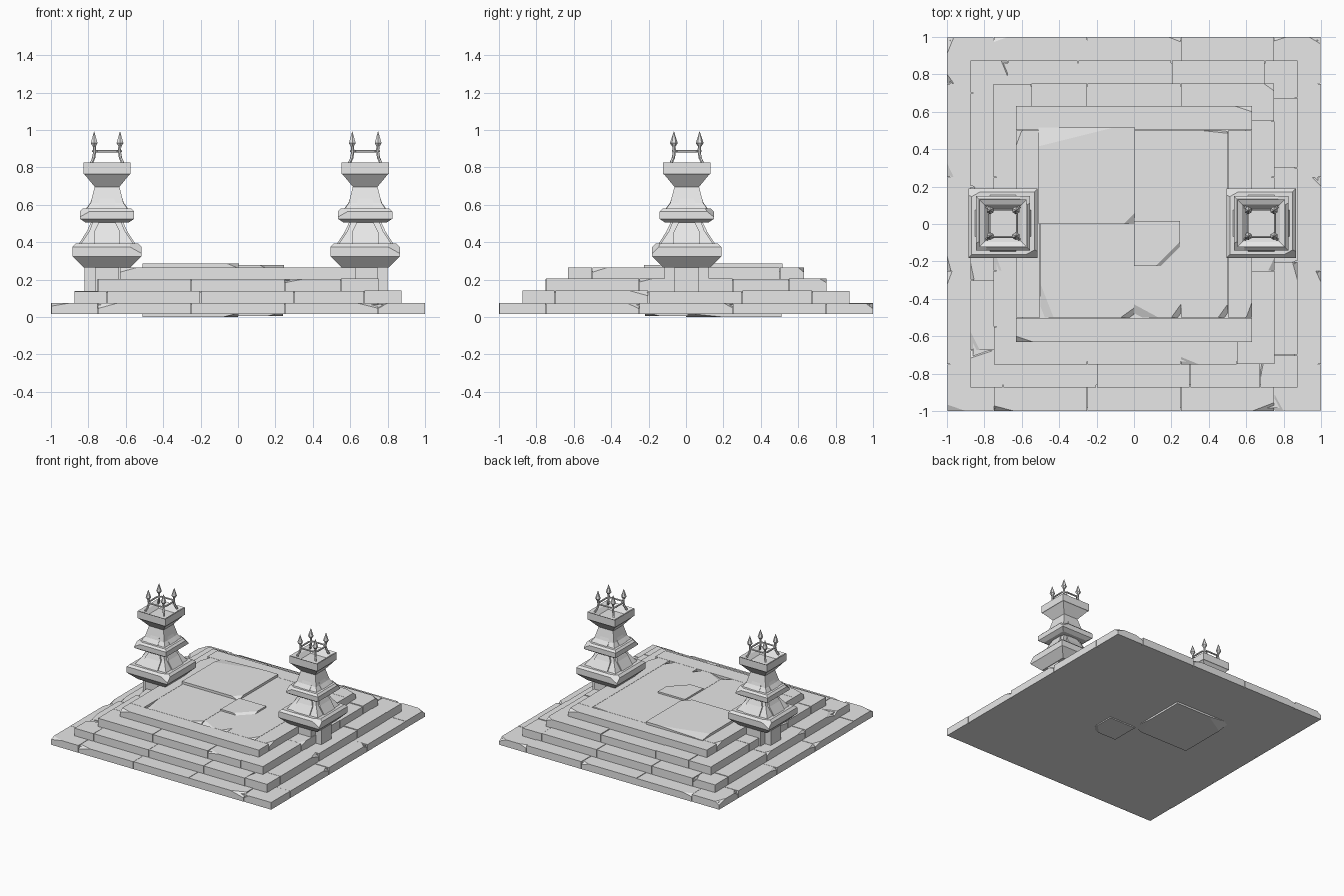
import bpy, bmesh, random
from mathutils import Vector

random.seed(4)
cube = bpy.data.objects.get("Cube")
if cube:
    bpy.data.objects.remove(cube)

stone = bpy.data.materials.new("grey stone")
stone.use_nodes = True
stone.diffuse_color = (0.8, 0.8, 0.8, 1)
stone.node_tree.nodes["Principled BSDF"].inputs["Base Color"].default_value = (0.8, 0.8, 0.8, 1)


def finish(name, bm):
    bmesh.ops.recalc_face_normals(bm, faces=bm.faces)
    mesh = bpy.data.meshes.new(name)
    bm.to_mesh(mesh)
    bm.free()
    mesh.materials.append(stone)
    obj = bpy.data.objects.new(name, mesh)
    bpy.context.collection.objects.link(obj)
    return obj


def merge(target, piece):
    mesh = bpy.data.meshes.new("piece")
    piece.to_mesh(mesh)
    piece.free()
    target.from_mesh(mesh)
    bpy.data.meshes.remove(mesh)


def stack(rings):
    """Closed solid from rectangular rings (z, half x, half y)."""
    bm = bmesh.new()
    loops = [[bm.verts.new((sx * hx, sy * hy, z))
              for sx, sy in ((-1, -1), (1, -1), (1, 1), (-1, 1))] for z, hx, hy in rings]
    for a, b in zip(loops, loops[1:]):
        for i in range(4):
            j = (i + 1) % 4
            bm.faces.new((a[i], a[j], b[j], b[i]))
    bm.faces.new(loops[0][::-1])
    bm.faces.new(loops[-1])
    return bm


def chip(bm, corner, size):
    """Break a corner off; size holds the signed reach along x, y and z."""
    c = Vector(corner)
    a, b, d = (c + Vector([size[k] if k == i else 0 for k in range(3)]) for i in range(3))
    normal = (b - a).cross(d - a).normalized()
    if normal.dot(c - a) < 0:
        normal = -normal
    bmesh.ops.bisect_plane(bm, geom=bm.verts[:] + bm.edges[:] + bm.faces[:],
                           plane_co=a, plane_no=normal, clear_outer=True)
    bmesh.ops.holes_fill(bm, edges=[e for e in bm.edges if e.is_boundary])


def block(x0, x1, y0, y1, z0, z1, chips=()):
    """Box with chips given as (x side, y side, z side, reach x, y, z)."""
    bm = stack([(z0, (x1 - x0) / 2, (y1 - y0) / 2), (z1, (x1 - x0) / 2, (y1 - y0) / 2)])
    bmesh.ops.translate(bm, vec=((x0 + x1) / 2, (y0 + y1) / 2, 0), verts=bm.verts)
    for sx, sy, sz, rx, ry, rz in chips:
        corner = (x1 if sx > 0 else x0, y1 if sy > 0 else y0, z1 if sz > 0 else z0)
        chip(bm, corner, (-sx * rx, -sy * ry, -sz * rz))
    return bm


def tier(name, half, z0, z1, width, offset):
    """One step: a solid core ringed by loose, chipped stones."""
    bm = bmesh.new()
    core = half - width
    merge(bm, block(-core, core, -core, core, z0, z1))
    merge(bm, block(-half + .015, half - .015, -half + .015, half - .015, z0, z1 - .008))
    for turn in range(4):
        cuts = [-half] + [c for c in (offset - 1, offset - .5, offset, offset + .5)
                          if -half + .1 < c < core - .1] + [core]
        for a, b in zip(cuts, cuts[1:]):
            chips = []
            for side in (-1, 1):
                if random.random() < .5:
                    chips.append((side, random.choice((-1, 1)), 1, random.uniform(.04, .12),
                                  random.uniform(.02, .05), random.uniform(.015, .03)))
            lift = random.uniform(-.003, .002)
            piece = block(a + .002, b - .002, -half, -core - .002, z0, z1 + lift, chips)
            for v in piece.verts:
                for _ in range(turn):
                    v.co.x, v.co.y = -v.co.y, v.co.x
            merge(bm, piece)
    finish(name, bm)


# Stepped platform
tier("base_step", 1.0, .015, .075, .25, .25)
tier("second_step", .875, .072, .14, .2, -.2)
tier("third_step", .75, .137, .205, .2, .25)

# Top terrace: edge course and floor tiles
terrace = bmesh.new()
merge(terrace, block(-.6, .6, -.6, .6, .2, .245))
for s in (-1, 1):
    merge(terrace, block(-.63, .63, min(s * .502, s * .63), max(s * .502, s * .63), .2, .265,
                         [(s, s, 1, .09, .03, .025)]))
    merge(terrace, block(min(s * .502, s * .63), max(s * .502, s * .63), -.5, .5, .2, .265,
                         [(s, -s, 1, .03, .08, .025)]))
merge(terrace, block(-.5, -.001, -.5, 0, .2, .265,
                     [(-1, -1, 1, .07, .18, .03), (1, -1, 1, .07, .05, .03)]))
merge(terrace, block(.001, .25, -.5, 0, .2, .265,
                     [(-1, -1, 1, .13, .07, .03), (1, -1, 1, .05, .07, .03)]))
merge(terrace, block(.25, .5, -.5, 0, .2, .265, [(1, -1, 1, .05, .07, .03)]))
merge(terrace, block(.001, .5, 0, .5, .2, .265, [(1, 1, 1, .14, .015, .03)]))
finish("top_terrace", terrace)

# Raised tiles on the terrace and beneath the base
tiles = bmesh.new()
merge(tiles, block(-.51, .005, 0, .515, .24, .285,
                   [(-1, 1, 1, .4, .1, .016), (1, -1, 1, .06, .06, .025)]))
merge(tiles, block(0, .245, -.225, .015, .24, .278, [(1, -1, 1, .13, .13, .06)]))
finish("raised_tiles", tiles)
under = bmesh.new()
merge(under, block(-.51, 0, 0, .51, 0, .03,
                   [(-1, 1, -1, .2, .12, .02), (1, -1, -1, .08, .2, .02)]))
merge(under, block(0, .24, -.22, .01, .006, .03, [(1, -1, -1, .08, .08, .02)]))
finish("underside_tiles", under)


def square(*rings):
    return stack([(z, h, h) for z, h in rings])


def tower(name, x):
    bm = bmesh.new()

    # Cross-shaped foot
    for hx, hy in ((.12, .065), (.065, .12)):
        merge(bm, stack([(.13, hx, hy), (.275, hx, hy)]))

    # Flared lower collar, with broken corners
    low = square((.265, .125), (.325, .185), (.375, .185), (.392, .168))
    for sx, sy in ((1, -1), (-1, 1)):
        chip(low, (sx * .185, sy * .185, .39), (-sx * .09, -sy * .05, -.05))
    merge(bm, low)

    # Sloping shafts with a gabled panel on each side
    merge(bm, square((.385, .145), (.46, .095), (.53, .068)))
    merge(bm, square((.57, .115), (.61, .088), (.70, .065)))
    for z0, z1, z2, w, r0, r1 in ((.385, .455, .525, .07, .155, .11), (.57, .61, .69, .045, .12, .09)):
        merge(bm, stack([(z0, w, r0), (z1, w, r1), (z2, w * .5, r1 * .7)]))
        merge(bm, stack([(z0, r0, w), (z1, r1, w), (z2, r1 * .7, w * .5)]))

    # Middle collar
    mid = square((.505, .115), (.525, .145), (.565, .145), (.58, .13))
    for sx, sy in ((-1, -1), (1, 1)):
        chip(mid, (sx * .145, sy * .145, .575), (-sx * .07, -sy * .05, -.04))
    merge(bm, mid)

    # Capital with a hollow bowl
    cap = square((.695, .065), (.762, .12), (.765, .126), (.825, .126))
    top = max(cap.faces, key=lambda f: f.calc_center_median().z)
    bmesh.ops.inset_region(cap, faces=[top], thickness=.026)
    bmesh.ops.inset_region(cap, faces=[top], thickness=.035, depth=-.012)
    bmesh.ops.inset_region(cap, faces=[top], thickness=.035, depth=-.03)
    merge(bm, cap)
    bmesh.ops.translate(bm, vec=(x, .004, 0), verts=bm.verts)
    finish(name, bm)


def rod(bm, a, b, r0, r1, sides=6):
    a, b = Vector(a), Vector(b)
    piece = bmesh.new()
    bmesh.ops.create_cone(piece, cap_ends=True, segments=sides, radius1=r0, radius2=r1,
                          depth=(b - a).length)
    turn = (b - a).to_track_quat('Z', 'Y').to_matrix()
    bmesh.ops.rotate(piece, matrix=turn, verts=piece.verts)
    bmesh.ops.translate(piece, vec=(a + b) / 2, verts=piece.verts)
    merge(bm, piece)


def crown(name, x):
    bm = bmesh.new()
    # Bent posts with spear heads
    for sx in (-1, 1):
        for sy in (-1, 1):
            path = [(sx * r, sy * r, z) for r, z in ((.085, .82), (.072, .85), (.066, .885), (.069, .925))]
            for a, b in zip(path, path[1:]):
                rod(bm, a, b, .009, .008)
            tip = sx * .069, sy * .069
            rod(bm, (*tip, .912), (*tip, .93), .009, .021)
            rod(bm, (*tip, .93), (*tip, .992), .021, .001)
    # Eight-sided rail
    a, b, z = .074, .05, .887
    ring = [(a, -b, z), (a, b, z), (b, a, z), (-b, a, z), (-a, b, z), (-a, -b, z), (-b, -a, z), (b, -a, z)]
    for i, p in enumerate(ring):
        rod(bm, p, ring[(i + 1) % 8], .007, .007)
    bmesh.ops.translate(bm, vec=(x, .004, 0), verts=bm.verts)
    finish(name, bm)


for side, x in (("right", -.70), ("left", .68)):
    tower(side + "_tower", x)
    crown(side + "_spear_crown", x)
